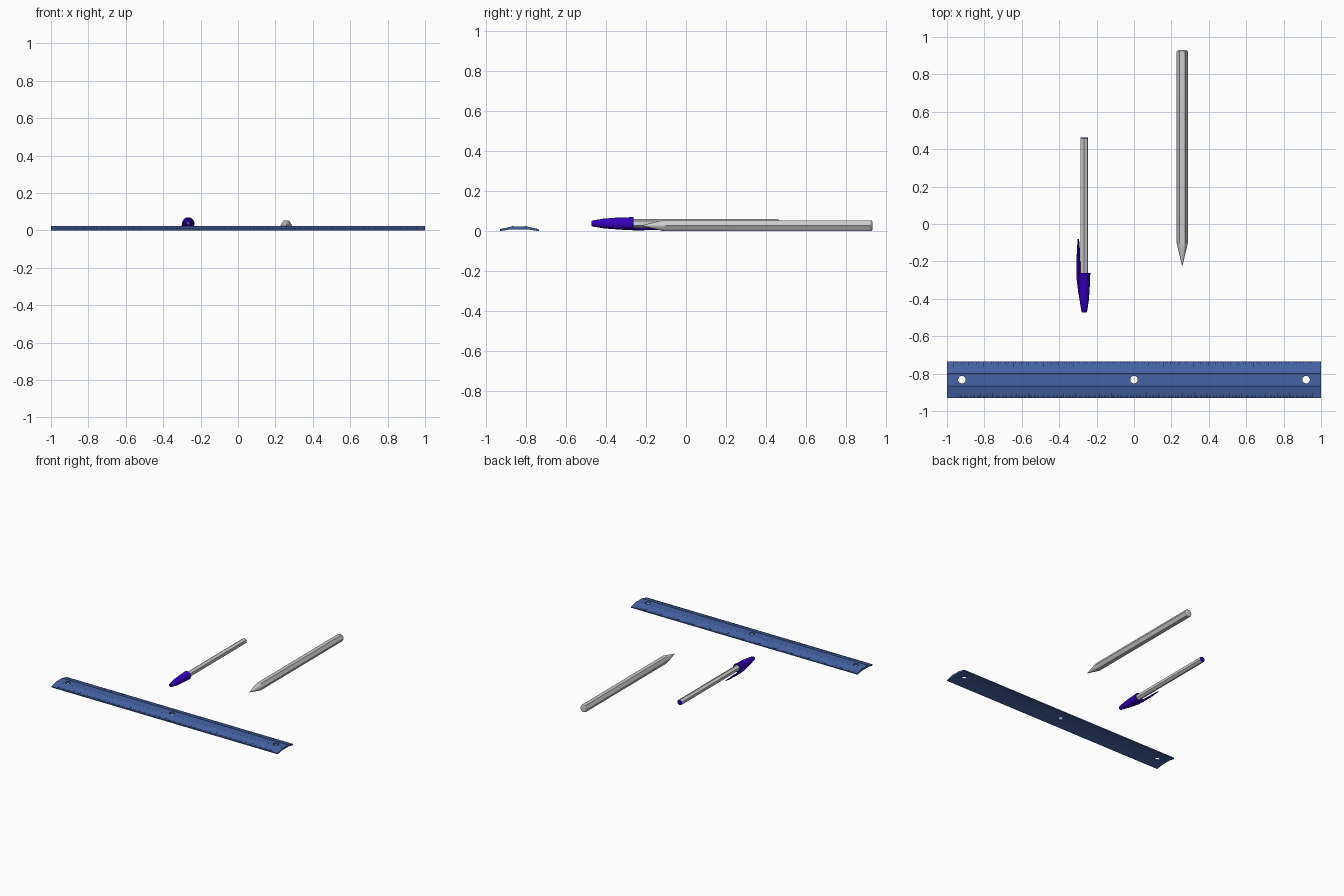
import bpy, bmesh
from math import sin, cos, pi, radians

if "Cube" in bpy.data.objects:
    bpy.data.objects.remove(bpy.data.objects["Cube"])


def material(name, rgb):
    m = bpy.data.materials.new(name)
    m.diffuse_color = (*rgb, 1)
    m.use_nodes = True
    m.node_tree.nodes["Principled BSDF"].inputs["Base Color"].default_value = m.diffuse_color
    return m


RULER_BLUE = material("ruler_blue", (0.06, 0.125, 0.38))
CAP_BLUE = material("cap_blue", (0.035, 0.0, 0.5))
INK = material("ink", (0.01, 0.01, 0.02))


def finish(name, bm, mat=None, smooth=None):
    bmesh.ops.recalc_face_normals(bm, faces=bm.faces)
    me = bpy.data.meshes.new(name)
    bm.to_mesh(me)
    bm.free()
    ob = bpy.data.objects.new(name, me)
    bpy.context.collection.objects.link(ob)
    if mat:
        me.materials.append(mat)
    bpy.ops.object.select_all(action='DESELECT')
    bpy.context.view_layer.objects.active = ob
    ob.select_set(True)
    if smooth:
        bpy.ops.object.shade_smooth_by_angle(angle=radians(smooth))
    return ob


def loft(name, sections, mat=None, closed=False, smooth=None):
    """Skin a list of equal-sized rings; cap the ends, or join last to first."""
    bm = bmesh.new()
    rings = [[bm.verts.new(p) for p in s] for s in sections]
    n = len(rings[0])
    pairs = list(zip(rings, rings[1:]))
    if closed:
        pairs.append((rings[-1], rings[0]))
    else:
        bm.faces.new(rings[0])
        bm.faces.new(rings[-1])
    for a, b in pairs:
        for i in range(n):
            j = (i + 1) % n
            bm.faces.new((a[i], a[j], b[j], b[i]))
    return finish(name, bm, mat, smooth)


def lathe(name, cx, cz, profile, n, phase=0, **kw):
    """Revolve (y, radius) points about an axis parallel to y."""
    ang = [phase + 2 * pi * i / n for i in range(n)]
    return loft(name, [[(cx + r * cos(a), y, cz + r * sin(a)) for a in ang]
                       for y, r in profile], **kw)


def boolean(ob, cutter, op):
    mod = ob.modifiers.new("cut", 'BOOLEAN')
    mod.operation, mod.object, mod.solver = op, cutter, 'EXACT'
    bpy.context.view_layer.objects.active = ob
    bpy.ops.object.modifier_apply(modifier=mod.name)
    bpy.data.objects.remove(cutter)


# ruler: arched strip with bevelled edges and two ridges
RY = -0.8325
half_top = [(0.0975, 0.008), (0.037, 0.0225), (0.033, 0.025), (0.028, 0.0225)]
top = half_top + [(-y, z) for y, z in reversed(half_top)]
under = [(-0.0975, 0), (-0.088, 0), (-0.04, 0.008), (0.04, 0.008), (0.088, 0), (0.0975, 0)]
ruler = loft("ruler", [[(x, RY + y, z) for y, z in top + under] for x in (-1, 1)],
             mat=RULER_BLUE)

# hanging holes
for x in (-0.92, 0, 0.92):
    bm = bmesh.new()
    bmesh.ops.create_cone(bm, cap_ends=True, segments=32, radius1=0.02, radius2=0.02, depth=0.2)
    bmesh.ops.translate(bm, verts=bm.verts, vec=(x, RY, 0))
    boolean(ruler, finish("hole_cutter", bm, RULER_BLUE), 'DIFFERENCE')


# graduations lying on the sloped edges
def graduations(name, side, start, step, count, length):
    bm = bmesh.new()
    for i in range(count):
        x = start + step * i
        ends = [0.096, 0.096 - length(i)]
        for v in bmesh.ops.create_cube(bm, size=1)['verts']:
            y = ends[v.co.y > 0]
            z = 0.008 + (0.0975 - y) * 0.0145 / 0.0605
            v.co = (x + v.co.x * 0.0018, RY + side * y, z + (0.0006 if v.co.z > 0 else -0.001))
    return finish(name, bm, INK)


def inch_length(i):
    return next(l for d, l in ((16, 0.028), (8, 0.019), (4, 0.015), (1, 0.01)) if i % d == 0)


def mm_length(i):
    return next(l for d, l in ((10, 0.025), (5, 0.018), (1, 0.012)) if i % d == 0)


graduations("inch_marks", 1, -0.963, 0.16 / 16, 193, inch_length)
graduations("metric_marks", -1, 0.956, -0.00634, 301, mm_length)

# pencil: hexagonal rod sharpened and rounded by intersecting a turned shape
PX, PZ = 0.258, 0.0265
pencil = lathe("pencil", PX, PZ, [(-0.3, 0.0306), (0.95, 0.0306)], 6)
envelope = lathe("pencil_envelope", PX, PZ,
                 [(-0.222, 0.0012), (-0.216, 0.003), (-0.1, 0.0305), (-0.09, 0.034),
                  (0.915, 0.034), (0.922, 0.029), (0.928, 0.025), (0.931, 0.02)], 48)
boolean(pencil, envelope, 'INTERSECT')
bpy.context.view_layer.objects.active = pencil
pencil.select_set(True)
bpy.ops.object.shade_smooth_by_angle(angle=radians(25))

# pen barrel, nib and end plug
BX, BZ = -0.266, 0.037
TILT = radians(215)
lathe("pen_barrel", BX, BZ, [(-0.29, 0.0225), (0.457, 0.0225)], 6, phase=TILT)
lathe("pen_nib", BX, BZ, [(-0.285, 0.015), (-0.34, 0.013), (-0.41, 0.006), (-0.43, 0.003)],
      16, smooth=30)
lathe("pen_end_plug", BX, BZ, [(0.455, 0.0195), (0.461, 0.0195), (0.463, 0.017)],
      24, mat=CAP_BLUE, smooth=30)

# pen cap: hollow shell with a vent hole in the tip
lathe("pen_cap", BX, BZ,
      [(-0.473, 0.007), (-0.473, 0.0125), (-0.468, 0.015), (-0.41, 0.0245), (-0.35, 0.029),
       (-0.275, 0.0315), (-0.272, 0.033), (-0.262, 0.033), (-0.262, 0.025),
       (-0.35, 0.024), (-0.41, 0.019), (-0.46, 0.01)],
      32, mat=CAP_BLUE, closed=True, smooth=30)

# pocket clip: tapered fin on the low left side of the cap
clip = [(-0.43, 0.012, 0.023, 0.006), (-0.36, 0.02, 0.036, 0.010), (-0.3, 0.028, 0.044, 0.012),
        (-0.22, 0.034, 0.0455, 0.012), (-0.14, 0.034, 0.0445, 0.009), (-0.08, 0.037, 0.041, 0.004)]
sections = []
for y, r0, r1, w in clip:
    sections.append([(BX + r * cos(TILT) - t * sin(TILT), y, BZ + r * sin(TILT) + t * cos(TILT))
                     for r, t in ((r0, -w), (r1 - 0.003, -w), (r1, -w * 0.6),
                                  (r1, w * 0.6), (r1 - 0.003, w), (r0, w))])
loft("pen_clip", sections, mat=CAP_BLUE, smooth=30)
